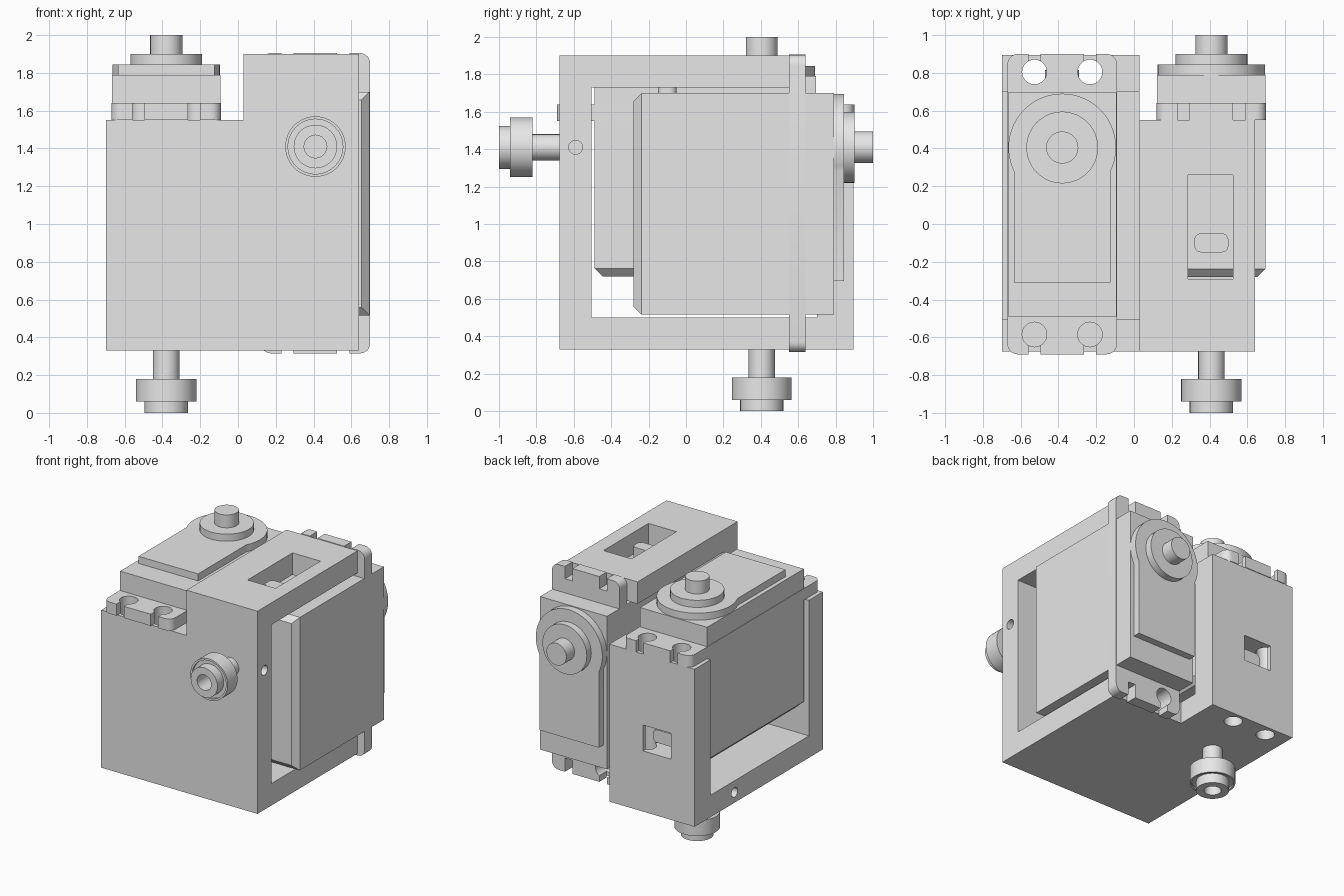
import bpy, bmesh
from math import pi, cos, sin, acos
from mathutils import Matrix, Vector

cube = bpy.data.objects.get("Cube")
if cube:
    bpy.data.objects.remove(cube, do_unlink=True)

grey = bpy.data.materials.new("plain grey")
grey.use_nodes = True
COLOUR = (0.8, 0.8, 0.8, 1)
grey.diffuse_color = COLOUR
grey.node_tree.nodes["Principled BSDF"].inputs["Base Color"].default_value = COLOUR

parts = []


def finish(name, bm, matrix=Matrix(), part=True):
    bm.transform(matrix)
    bmesh.ops.recalc_face_normals(bm, faces=bm.faces)
    mesh = bpy.data.meshes.new(name)
    bm.to_mesh(mesh)
    bm.free()
    mesh.materials.append(grey)
    obj = bpy.data.objects.new(name, mesh)
    bpy.context.collection.objects.link(obj)
    if part:
        parts.append(obj)
    else:
        obj.hide_render = True
    return obj


def box(name, lo, hi, matrix=Matrix(), part=True, rule=None, width=0.04, segments=1):
    """Box between two corners; edges whose vertices satisfy the rule are bevelled."""
    bm = bmesh.new()
    lo, hi = Vector(lo), Vector(hi)
    bmesh.ops.create_cube(bm, size=1)
    bmesh.ops.scale(bm, vec=hi - lo, verts=bm.verts)
    bmesh.ops.translate(bm, vec=(lo + hi) / 2, verts=bm.verts)
    if rule:
        edges = [e for e in bm.edges if rule(e.verts[0].co, e.verts[1].co)]
        bmesh.ops.bevel(bm, geom=edges, offset=width, segments=segments,
                        profile=0.5, affect='EDGES')
    return finish(name, bm, matrix, part)


def prism(name, points, lo, hi, matrix=Matrix()):
    """Outline in the xy plane raised from lo to hi."""
    bm = bmesh.new()
    face = bm.faces.new([bm.verts.new((x, y, lo)) for x, y in points])
    raised = bmesh.ops.extrude_face_region(bm, geom=[face])["geom"]
    bmesh.ops.translate(bm, vec=(0, 0, hi - lo),
                        verts=[v for v in raised if isinstance(v, bmesh.types.BMVert)])
    return finish(name, bm, matrix)


def lathe(name, profile, matrix=Matrix(), part=True):
    """Profile of (radius, height) turned about z."""
    bm = bmesh.new()
    verts = [bm.verts.new((r, 0, z)) for r, z in profile]
    edges = [bm.edges.new(pair) for pair in zip(verts, verts[1:])]
    bmesh.ops.spin(bm, geom=verts + edges, axis=(0, 0, 1), cent=(0, 0, 0),
                   angle=2 * pi, steps=48)
    bmesh.ops.remove_doubles(bm, verts=bm.verts, dist=0.0001)
    return finish(name, bm, matrix, part)


def rod(radius, lo, hi, matrix):
    return lathe("cutter", [(0, lo), (radius, lo), (radius, hi), (0, hi)], matrix, False)


def cut(obj, cutter):
    mod = obj.modifiers.new("cut", 'BOOLEAN')
    mod.operation, mod.solver, mod.object = 'DIFFERENCE', 'EXACT', cutter
    bpy.context.view_layer.objects.active = obj
    bpy.ops.object.modifier_apply(modifier=mod.name)
    bpy.data.objects.remove(cutter, do_unlink=True)


def cut_box(obj, lo, hi):
    cut(obj, box("cutter", lo, hi, part=False))


# Local frame of each motor: x across, y along its length, z along its shaft
upright = Matrix.Translation((-0.38, 0, 0))
sideways = Matrix.Translation((0.41, -1.0, 1.005)) @ Matrix(
    ((-1, 0, 0, 0), (0, 0, 1, 0), (0, 1, 0, 0), (0, 0, 0, 1)))
SHAFT = 0.405
HOLE_X, HOLE_BACK, HOLE_FRONT = 0.147, 0.805, -0.585

# Bracket: stepped front outline, then hollowed for both motors
stand = Matrix(((1, 0, 0, 0), (0, 0, 1, 0), (0, 1, 0, 0), (0, 0, 0, 1)))
outline = [(-0.70, 0.33), (0.64, 0.33), (0.64, 1.90),
           (0.03, 1.90), (0.03, 1.55), (-0.70, 1.55)]
bracket = prism("bracket", outline, -0.675, 0.895, stand)
cut_box(bracket, (0.03, 0.55, 0), (1, 1, 2.1))
cut_box(bracket, (-1, -0.505, 0.50), (0.03, 0.70, 2.1))
cut_box(bracket, (-0.1, -0.505, 0.50), (1, 0.60, 1.73))

# Cable windows
cut_box(bracket, (0.285, -0.29, 1.6), (0.525, 0.26, 2))
cut_box(bracket, (-0.50, 0.6, 0.80), (-0.26, 1, 1.00))

# Screw holes in the bracket
for matrix, back_depth in ((upright, 0.2), (sideways, 1.3)):
    for x in (-HOLE_X, HOLE_X):
        for y in (HOLE_BACK, HOLE_FRONT):
            through = matrix is upright and y == HOLE_BACK
            cut(bracket, rod(0.065, 0.2 if through else 1.33, 1.7,
                             matrix @ Matrix.Translation((x, y, 0))))

# Cross-pin holes that lock the pivots
turn = Matrix.Rotation(pi / 2, 4, 'Y')
cut(bracket, rod(0.037, 0, 0.4, Matrix.Translation((0.41, -0.59, 1.41)) @ turn))
cut(bracket, rod(0.037, -0.4, 0, Matrix.Translation((-0.38, SHAFT, 0.41)) @ turn))


def motor(prefix, matrix):
    # Case with a chamfered base
    box(prefix + "_motor_case", (-0.287, -0.49, 0.72), (0.287, 0.695, 1.79), matrix,
        rule=lambda a, b: max(a.z, b.z) < 0.73, width=0.043)

    # Mounting flange with rounded corners and open screw slots
    flange = box(prefix + "_motor_flange", (-0.29, -0.69, 1.55), (0.29, 0.90, 1.64), matrix,
                 rule=lambda a, b: abs(a.z - b.z) > 0.01, width=0.055, segments=6)
    for x in (-HOLE_X, HOLE_X):
        for y, end in ((HOLE_BACK, 1), (HOLE_FRONT, -0.8)):
            cut(flange, rod(0.065, 1.5, 1.7, matrix @ Matrix.Translation((x, y, 0))))
            cut(flange, box("cutter", (x - 0.032, min(y, end), 1.5),
                            (x + 0.032, max(y, end), 1.7), matrix, False))

    # Gear cover: round at the shaft, straight at the tail
    radius, half = 0.285, 0.255
    start = -acos(half / radius)
    sweep = pi - 2 * start
    arc = [start + sweep * i / 40 for i in range(41)]
    points = [(radius * cos(a), SHAFT + radius * sin(a)) for a in arc]
    prism(prefix + "_gear_cover", points + [(-half, -0.31), (half, -0.31)],
          1.78, 1.845, matrix)

    # Output shaft, and the bearing pivot on the opposite side
    axis = matrix @ Matrix.Translation((0, SHAFT, 0))
    lathe(prefix + "_output_shaft",
          [(0, 1.83), (0.19, 1.83), (0.19, 1.90), (0.085, 1.90), (0.085, 2), (0, 2)], axis)
    lathe(prefix + "_bearing_pivot",
          [(0, 0.34), (0.07, 0.34), (0.07, 0.18), (0.16, 0.18), (0.16, 0.06), (0.145, 0.06),
           (0.145, 0.075), (0.115, 0.075), (0.115, 0), (0.06, 0), (0.06, 0.25), (0, 0.25)], axis)

    # Cable outlet
    box(prefix + "_cable_outlet", (-0.09, 0.68, 0.85), (0.09, 0.815, 0.95), matrix,
        rule=lambda a, b: abs(a.y - b.y) > 0.01, width=0.035, segments=5)


motor("upright", upright)
motor("sideways", sideways)

# Smooth round surfaces, keep edges crisp
bpy.ops.object.select_all(action='DESELECT')
for obj in parts:
    obj.select_set(True)
bpy.context.view_layer.objects.active = bracket
bpy.ops.object.shade_smooth_by_angle()
